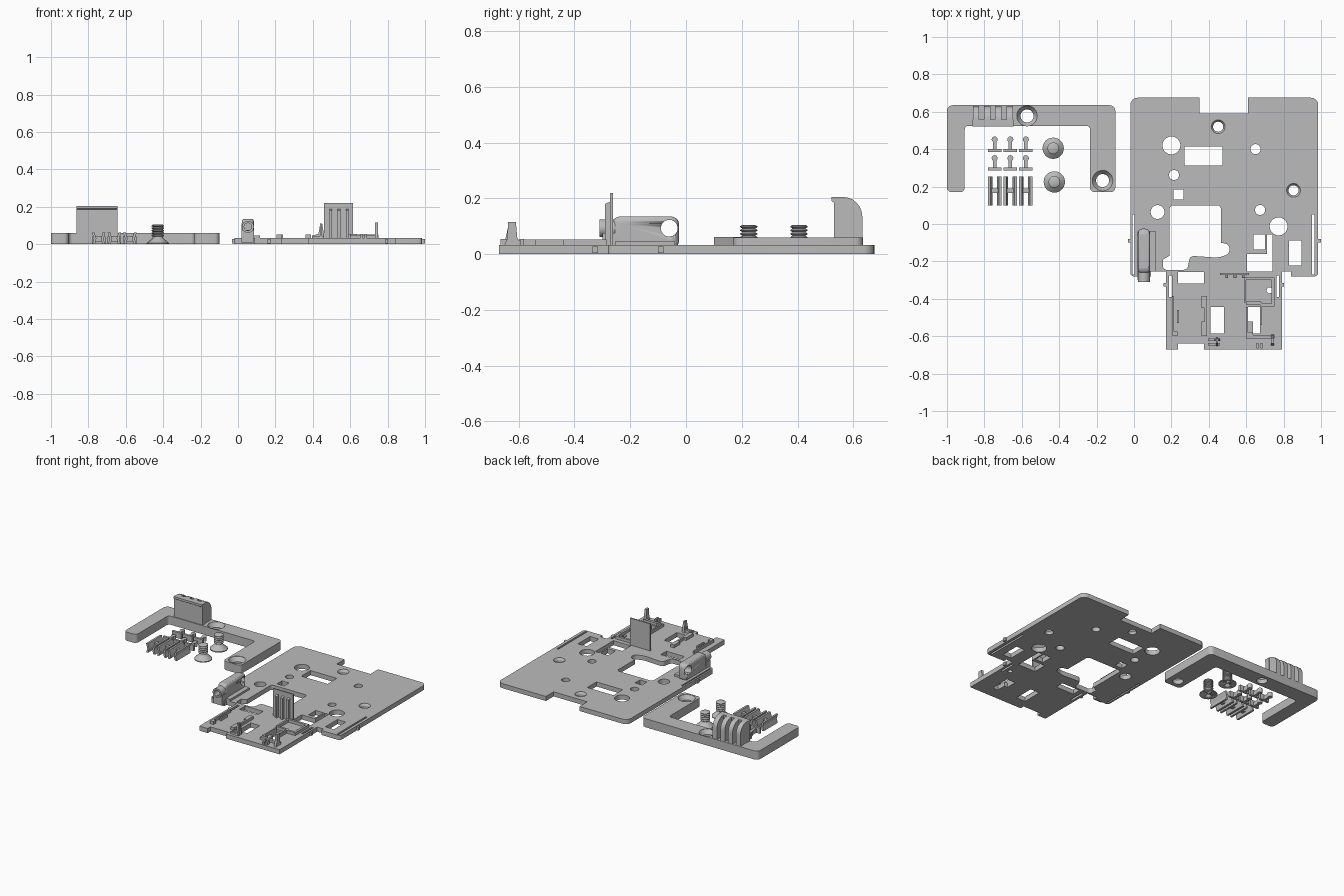
import bpy, bmesh, math
from mathutils import Vector

cube = bpy.data.objects.get("Cube")
if cube:
    bpy.data.objects.remove(cube)

grey = bpy.data.materials.new("plain grey")
grey.use_nodes = True
COLOUR = (.5, .5, .5, 1)
grey.diffuse_color = COLOUR
grey.node_tree.nodes["Principled BSDF"].inputs["Base Color"].default_value = COLOUR


def finish(name, bm):
    """Turn a bmesh into a named grey object."""
    bmesh.ops.remove_doubles(bm, verts=bm.verts, dist=.00005)
    bmesh.ops.recalc_face_normals(bm, faces=bm.faces)
    mesh = bpy.data.meshes.new(name)
    bm.to_mesh(mesh)
    bm.free()
    mesh.materials.append(grey)
    obj = bpy.data.objects.new(name, mesh)
    bpy.context.collection.objects.link(obj)
    return obj


def rounded(points):
    """Round each corner that carries a radius as third value."""
    out = []
    for i, p in enumerate(points):
        corner = Vector(p[:2])
        if len(p) < 3:
            out.append(corner)
            continue
        before = Vector(points[i - 1][:2])
        after = Vector(points[(i + 1) % len(points)][:2])
        a = corner + (before - corner).normalized() * p[2]
        b = corner + (after - corner).normalized() * p[2]
        centre = a + b - corner
        for k in range(7):
            t = k / 6 * math.pi / 2
            out.append(centre + (a - centre) * math.cos(t) + (b - centre) * math.sin(t))
    return out


def circle(x, y, r, n=28):
    return [(x + r * math.cos(math.tau * i / n), y + r * math.sin(math.tau * i / n)) for i in range(n)]


def rect(x0, x1, y0, y1):
    return [(x0, y0), (x1, y0), (x1, y1), (x0, y1)]


def sheet(name, outline, low, high, holes=(), axis="z"):
    """Extrude a flat outline with holes along an axis."""
    curve = bpy.data.curves.new(name, "CURVE")
    curve.dimensions = "2D"
    curve.fill_mode = "BOTH"
    curve.extrude = (high - low) / 2
    for loop in [outline, *holes]:
        pts = rounded(loop)
        spline = curve.splines.new("POLY")
        spline.points.add(len(pts) - 1)
        for target, p in zip(spline.points, pts):
            target.co = (p[0], p[1], 0, 1)
        spline.use_cyclic_u = True
    temp = bpy.data.objects.new(name, curve)
    mesh = bpy.data.meshes.new_from_object(temp)
    bm = bmesh.new()
    bm.from_mesh(mesh)
    bpy.data.objects.remove(temp)
    bpy.data.curves.remove(curve)
    bpy.data.meshes.remove(mesh)
    for v in bm.verts:
        a, b, c = v.co
        c += (low + high) / 2
        v.co = {"x": (c, a, b), "y": (a, c, b), "z": (a, b, c)}[axis]
    return finish(name, bm)


def box(name, x0, x1, y0, y1, z0, z1):
    return sheet(name, rect(x0, x1, y0, y1), z0, z1)


def lathe(name, profile, location, closed=False, n=28):
    """Spin a radius/height profile about a vertical axis."""
    bm = bmesh.new()
    rings = [[bm.verts.new((r * math.cos(math.tau * i / n), r * math.sin(math.tau * i / n), z))
              for i in range(n)] for r, z in profile]
    pairs = list(zip(rings, rings[1:])) + ([(rings[-1], rings[0])] if closed else [])
    for lower, upper in pairs:
        for i in range(n):
            j = (i + 1) % n
            bm.faces.new((lower[i], lower[j], upper[j], upper[i]))
    if not closed:
        bm.faces.new(rings[0])
        bm.faces.new(rings[-1])
    obj = finish(name, bm)
    obj.location = location
    return obj


def countersink(name, x, y, wide, narrow, top):
    wide += .001
    lathe(name, [(wide, 0), (wide, top), (narrow, top * .5), (narrow, 0)], (x, y, 0), True)


def cut(obj, cutter):
    mod = obj.modifiers.new("cut", "BOOLEAN")
    mod.operation = "DIFFERENCE"
    mod.object = cutter
    cutter.hide_render = True
    cutter.hide_viewport = True


# Main plate with its tray and openings
T = .032
plate = [(-.02, -.28, .02), (.09, -.28), (.09, -.255), (.17, -.255), (.17, -.67), (.235, -.67),
         (.235, -.64), (.375, -.64), (.375, -.67), (.79, -.67), (.79, -.255), (.84, -.255),
         (.84, -.28), (.985, -.28, .02), (.985, .675, .04), (.61, .675), (.61, .59),
         (.35, .59), (.35, .675), (-.02, .675, .04)]
window = [(.19, .1, .02), (.19, -.17), (.155, -.19), (.155, -.245, .02), (.285, -.245, .02),
          (.3, -.17, .02), (.45, -.18, .02), (.51, -.16, .02), (.51, -.11, .02), (.465, -.1), (.465, .1, .02)]
step = [(.605, -.255), (.74, -.255), (.74, -.056), (.71, -.056), (.71, -.16), (.605, -.16)]
notch = [(.635, -.585), (.675, -.585), (.675, -.445), (.61, -.445), (.61, -.52), (.635, -.52)]
holes = [circle(*c) for c in [
    (.2, .42, .048), (.65, .4, .027), (.214, .262, .027), (.126, .064, .037), (.674, .075, .027),
    (.773, -.013, .048), (.725, -.355, .016), (.45, .52, .037), (.853, .18, .037)]]
holes += [rect(*r) for r in [
    (.27, .473, .313, .415), (.21, .265, .13, .185), (.64, .7, -.136, -.056), (.83, .896, -.222, -.088),
    (.235, .375, -.318, -.257), (.41, .48, -.585, -.445), (.187, .203, -.39, -.275),
    (.762, .776, -.39, -.275), (-.008, .002, -.27, .05), (.952, .965, -.27, .05)]]
sheet("base_plate", plate, 0, T, holes + [window, step, notch])
for x, y in [(.45, .52), (.853, .18)]:
    countersink("plate_countersink", x, y, .037, .027, T)

# Snap bumps on the flexible edges
for x, y in [(-.025, -.09), (.992, -.09), (.165, -.325), (.793, -.325)]:
    box("snap_bump", x - .008, x + .008, y - .01, y + .01, .004, T - .004)

# Spring housing with collar and cross hole
housing = box("spring_housing", .02, .086, -.265, -.025, .02, .135)
bevel = housing.modifiers.new("soft edges", "BEVEL")
bevel.width = .026
bevel.segments = 5
cut(housing, sheet("cross_hole_cutter", circle(-.06, .093, .03), -.1, .2, axis="x"))
cut(housing, sheet("bore_cutter", circle(.053, .093, .02), -.4, -.1, axis="y"))
sheet("housing_collar", circle(.053, .093, .032), -.31, -.255, [circle(.053, .093, .02)], "y")
box("housing_foot", .02, .118, -.255, -.04, T - .005, .046)
box("housing_front_foot", .02, .086, -.3, -.25, .01, .075)

# Upright ribbed wall
box("upright_wall", .46, .615, -.272, -.262, .01, .22)
for x in (.495, .54, .585):
    sheet("wall_rib", [(-.29, .01), (-.268, .01), (-.268, .19), (-.29, .18)], x - .007, x + .007, axis="x")

# Tray rails and low walls
for r in [(.205, .215, -.6, -.385), (.215, .232, -.6, -.575), (.23, .24, -.53, -.46),
          (.378, .39, -.6, -.385), (.362, .378, -.6, -.52), (.362, .378, -.45, -.385),
          (.588, .6, -.42, -.285), (.6, .75, -.3, -.285), (.6, .68, -.43, -.415),
          (.735, .75, -.44, -.285), (.68, .735, -.44, -.425), (.6, .61, -.59, -.445), (.675, .685, -.54, -.42)]:
    box("tray_rail", *r, T - .005, .052)

# Tray latch posts
sheet("left_latch", [(.395, .02), (.46, .02), (.46, .05), (.45, .11), (.44, .11), (.43, .055), (.395, .045)],
      -.625, -.613, axis="y")
sheet("left_latch_brace", [(-.655, .02), (-.605, .02), (-.615, .11), (-.635, .11)], .438, .45, axis="x")
box("left_latch_foot", .395, .46, -.65, -.636, .02, .045)
sheet("right_latch", [(-.655, .02), (-.585, .02), (-.605, .06), (-.61, .115), (-.638, .115), (-.64, .06)],
      .732, .748, axis="x")
box("latch_bar", .6, .75, -.612, -.594, .02, .05)
box("latch_bar_stop", .6, .635, -.594, -.58, .02, .055)
for x in (.66, .682):
    box("latch_tab", x - .006, x + .006, -.665, -.635, .02, .055)

# Loose U-shaped bracket with two screw seats
seats = [(-.572, .578), (-.168, .232)]
H = .06
sheet("bracket", [(-1, .17, .025), (-.905, .17, .025), (-.905, .525, .02), (-.235, .525, .02),
                  (-.235, .17, .025), (-.1, .17, .025), (-.1, .635, .03), (-1, .635, .03)],
      0, H, [circle(x, y, .055) for x, y in seats])
for x, y in seats:
    countersink("bracket_countersink", x, y, .055, .035, H)

# Finger grip on the bracket
sheet("grip_plate", [(.53, .04), (.56, .04), (.56, .205), (.522, .205), (.522, .19), (.53, .185)],
      -.864, -.644, axis="x")
for i in range(4):
    x = -.862 + i * .06
    sheet("grip_fin", [(.55, .04), (.632, .04), (.632, .205, .07), (.55, .205)], x, x + .034, axis="x")

# Countersunk screws standing on their heads
thread = []
for i in range(5):
    z = .04 + i * .013
    thread += [(.023, z), (.031, z + .005), (.031, z + .008)]
for x, y in [(-.432, .405), (-.426, .225)]:
    screw = lathe("screw", [(.057, 0), (.057, .006), (.025, .034)] + thread + [(.022, .105)], (x, y, 0))
    for w, d in [(.032, .007), (.007, .032)]:
        cut(screw, box("drive_cutter", x - w, x + w, y - d, y + d, -.01, .015))

# Loose clips laid out in a grid
for x in (-.745, -.661, -.578):
    for y in (.385, .285):
        box("pin_foot", x - .036, x + .036, y, y + .016, 0, .04)
        box("pin_stem", x - .009, x + .009, y + .014, y + .06, 0, .03)
        sheet("pin_head", circle(x, y + .067, .016, 16), 0, .03)
    for s in (-1, 1):
        sheet("clip_side", [(x + s * .034, 0), (x + s * .02, 0), (x + s * .012, .03), (x + s * .022, .062),
                            (x + s * .036, .062), (x + s * .026, .03)], .1, .255, axis="y")
    box("clip_bridge", x - .022, x + .022, .165, .19, .015, .045)

# Smooth shading with sharp edges kept
bpy.ops.object.select_all(action="DESELECT")
for obj in bpy.context.scene.objects:
    if obj.type == "MESH" and not obj.hide_render:
        obj.select_set(True)
        bpy.context.view_layer.objects.active = obj
bpy.ops.object.shade_smooth_by_angle(angle=math.radians(30))
